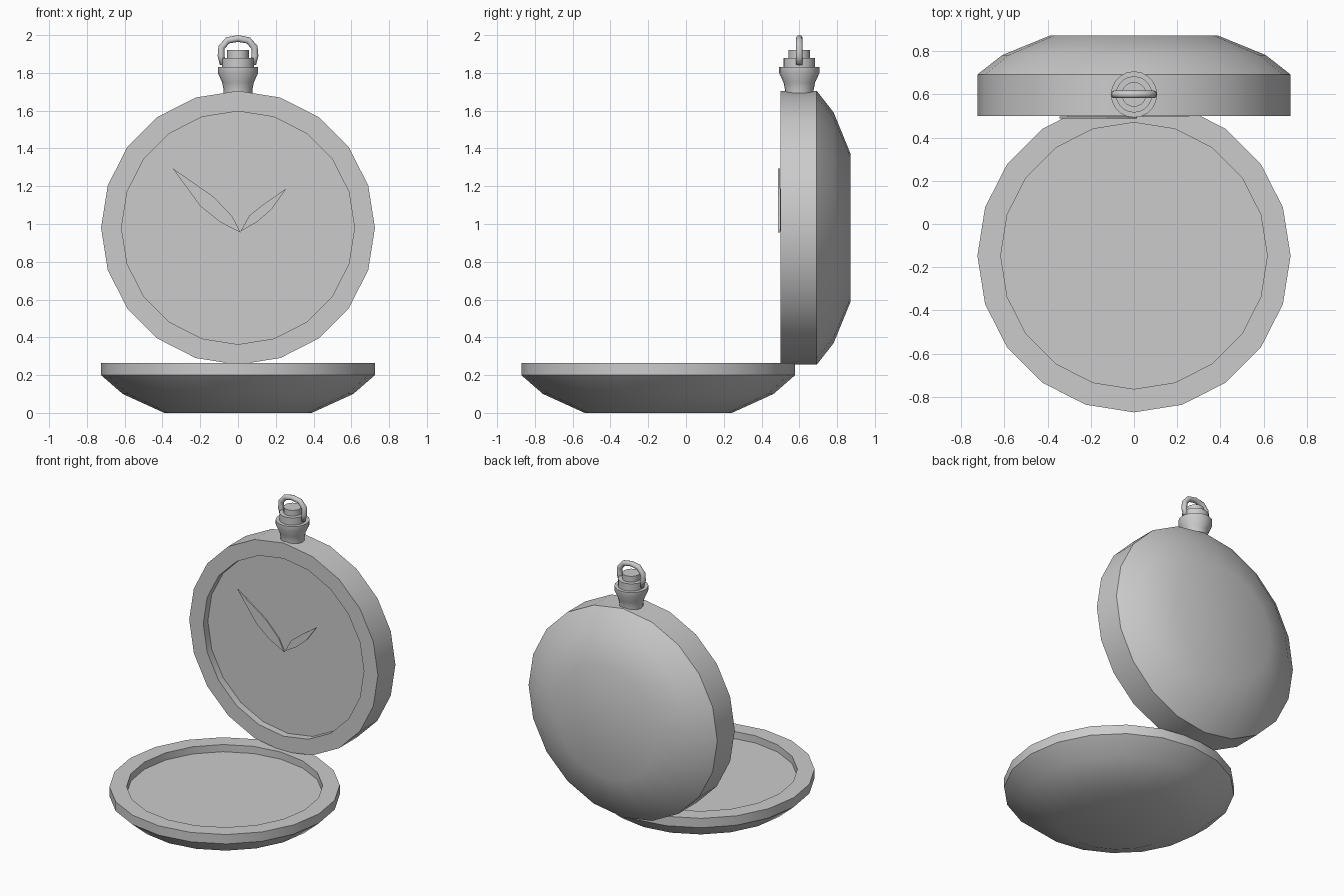
import bpy, bmesh, math
from mathutils import Matrix, Vector

if "Cube" in bpy.data.objects:
    bpy.data.objects.remove(bpy.data.objects["Cube"])


def finish(bm, name, smooth=True):
    bmesh.ops.recalc_face_normals(bm, faces=bm.faces)
    mesh = bpy.data.meshes.new(name)
    bm.to_mesh(mesh)
    bm.free()
    ob = bpy.data.objects.new(name, mesh)
    bpy.context.collection.objects.link(ob)
    if smooth:
        bpy.ops.object.select_all(action='DESELECT')
        ob.select_set(True)
        bpy.context.view_layer.objects.active = ob
        bpy.ops.object.shade_smooth_by_angle(angle=math.radians(30))
    return ob


def lathe(name, profile, sides, matrix):
    # Revolve (radius, height) points around local z
    bm = bmesh.new()
    rings = []
    for r, h in profile:
        if r == 0:
            rings.append([bm.verts.new((0, 0, h))] * sides)
        else:
            rings.append([bm.verts.new((r * math.cos(math.tau * i / sides),
                                        r * math.sin(math.tau * i / sides), h))
                          for i in range(sides)])
    for a, b in zip(rings, rings[1:]):
        for i in range(sides):
            j = (i + 1) % sides
            quad = list(dict.fromkeys((a[i], a[j], b[j], b[i])))
            bm.faces.new(quad)
    bm.transform(matrix)
    return finish(bm, name)


def shell(name, rim, matrix, steps):
    # Domed half of the case: recessed inside, straight rim, bevelled back
    recess = 0.05
    profile = [(0, recess), (0.617, recess), (0.617, 0), (0.725, 0), (0.725, rim),
               (0.61, rim + steps), (0.39, rim + 2 * steps), (0, rim + 2 * steps)]
    return lathe(name, profile, 20, matrix)


def hand(name, outline, y, thickness=0.01):
    bm = bmesh.new()
    face = bm.faces.new([bm.verts.new((x, y, z)) for x, z in outline])
    out = bmesh.ops.extrude_face_region(bm, geom=[face])
    verts = [v for v in out["geom"] if isinstance(v, bmesh.types.BMVert)]
    bmesh.ops.translate(bm, verts=verts, vec=(0, thickness, 0))
    return finish(bm, name, smooth=False)


# Upright watch case and open lid lying flat
shell("watch_case", 0.192,
      Matrix.Translation((0, 0.50, 0.98)) @ Matrix.Rotation(-math.pi / 2, 4, 'X'), 0.09)
shell("lid", 0.065,
      Matrix.Translation((0, -0.147, 0.265)) @ Matrix.Rotation(math.pi, 4, 'X'), 0.10)

# Leaf-shaped hands
hand("minute_hand", [(0.013, 0.955), (-0.095, 1.01), (-0.2, 1.095), (-0.346, 1.295),
                     (-0.13, 1.145), (-0.03, 1.04)], 0.488)
hand("hour_hand", [(0.013, 0.96), (0.1, 1.01), (0.177, 1.077), (0.256, 1.188),
                   (0.14, 1.108), (0.06, 1.045)], 0.497)

# Flared neck with stepped winding crown
lathe("crown", [(0, 1.67), (0.076, 1.67), (0.076, 1.71), (0.084, 1.75), (0.107, 1.80),
                (0.107, 1.83), (0.084, 1.83), (0.084, 1.88), (0.057, 1.88),
                (0.057, 1.92), (0, 1.92)], 20, Matrix.Translation((0, 0.60, 0)))

# Bail loop swept along an arch
half = [(0.078, 1.845), (0.09, 1.89), (0.087, 1.935), (0.055, 1.972)]
path = [(-x, z) for x, z in half] + [(0, 1.982)] + half[::-1]
bm = bmesh.new()
n = 10
rings = []
for k, (x, z) in enumerate(path):
    a, b = path[max(k - 1, 0)], path[min(k + 1, len(path) - 1)]
    t = Vector((b[0] - a[0], 0, b[1] - a[1])).normalized()
    side = Vector((-t.z, 0, t.x))
    rings.append([bm.verts.new(Vector((x, 0.60, z)) + 0.018 * (
        side * math.cos(math.tau * i / n) + Vector((0, math.sin(math.tau * i / n), 0))))
        for i in range(n)])
for a, b in zip(rings, rings[1:]):
    for i in range(n):
        bm.faces.new((a[i], a[(i + 1) % n], b[(i + 1) % n], b[i]))
bm.faces.new(rings[0])
bm.faces.new(rings[-1])
bail = finish(bm, "bail_loop", smooth=False)
bail.data.shade_smooth()
